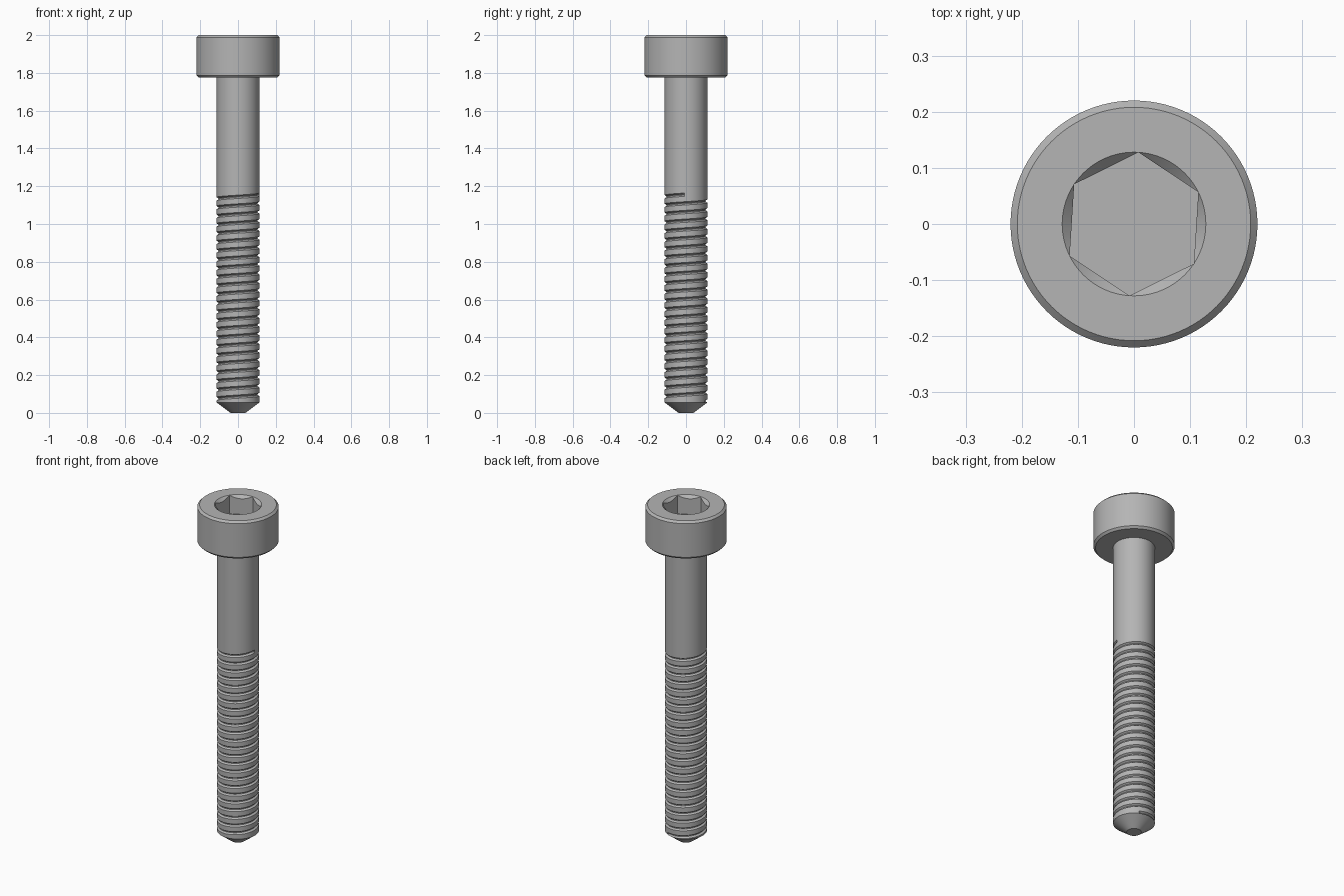
import bpy, bmesh, math

cube = bpy.data.objects.get("Cube")
if cube:
    bpy.data.objects.remove(cube, do_unlink=True)

SEG = 96
R = 0.113            # shank radius
HEAD_BASE = 1.775
TURN = math.radians(26.4)   # rotation of the hex socket
TIP_TOP, THREAD_TOP = 0.055, 1.2
PITCH, DEPTH = 0.046, 0.010

steel = bpy.data.materials.new("grey steel")
steel.use_nodes = True
steel.diffuse_color = (0.46, 0.46, 0.46, 1)
bsdf = next(n for n in steel.node_tree.nodes if n.type == 'BSDF_PRINCIPLED')
bsdf.inputs["Base Color"].default_value = steel.diffuse_color


def angle(i):
    return TURN + math.tau * i / SEG


def point(r, i, z):
    return (r * math.cos(angle(i)), r * math.sin(angle(i)), z)


def circle(r, z):
    return [point(r, i, z) for i in range(SEG)]


def skin(bm, rings, cap_start=False, cap_end=False):
    """Join successive rings of points with quads."""
    loops = [[bm.verts.new(p) for p in ring] for ring in rings]
    for a, b in zip(loops, loops[1:]):
        for i in range(SEG):
            j = (i + 1) % SEG
            bm.faces.new((a[i], a[j], b[j], b[i]))
    if cap_start:
        bm.faces.new(loops[0][::-1])
    if cap_end:
        bm.faces.new(loops[-1])


def finish(name, bm):
    bmesh.ops.remove_doubles(bm, verts=bm.verts, dist=0.00002)
    mesh = bpy.data.meshes.new(name)
    bm.to_mesh(mesh)
    bm.free()
    mesh.materials.append(steel)
    obj = bpy.data.objects.new(name, mesh)
    bpy.context.collection.objects.link(obj)
    bpy.ops.object.select_all(action='DESELECT')
    obj.select_set(True)
    bpy.context.view_layer.objects.active = obj
    bpy.ops.object.shade_smooth_by_angle(angle=math.radians(25))
    return obj


# Head with chamfered rims and a countersunk hex socket
SOCKET = 0.128
step = SEG // 6


def hex_radius(i):
    a = math.tau * (i % step) / SEG - math.pi / 6
    return SOCKET * math.cos(math.pi / 6) / math.cos(a)


scallop = [point(hex_radius(i), i, 2 - (SOCKET - hex_radius(i))) for i in range(SEG)]
floor = [point(hex_radius(i), i, 1.89) for i in range(SEG)]
bm = bmesh.new()
skin(bm, [circle(R, HEAD_BASE), circle(0.208, HEAD_BASE), circle(0.22, HEAD_BASE + 0.012),
          circle(0.22, 1.988), circle(0.208, 2), circle(SOCKET, 2), scallop, floor], cap_end=True)
finish("socket_head", bm)

# Plain shank
bm = bmesh.new()
skin(bm, [circle(R, THREAD_TOP), circle(R, HEAD_BASE)])
finish("shank", bm)

# Conical tip
bm = bmesh.new()
skin(bm, [circle(0.04, 0), circle(R, TIP_TOP)], cap_start=True)
finish("tip", bm)

# Thread: a helical groove cut between plain crests, clamped to the threaded length
bm = bmesh.new()
profile = [(-0.009, 0), (-0.002, DEPTH), (0.002, DEPTH), (0.009, 0)]
start = TIP_TOP - 2 * PITCH
count = int(SEG * ((THREAD_TOP - start) / PITCH + 2))
groove_end = 1.155
rows = []
for i in range(count):
    centre = start + PITCH * i / SEG
    cut = TIP_TOP + 0.005 < centre < groove_end
    row = []
    for dz, depth in profile:
        z = min(max(centre + dz, TIP_TOP), THREAD_TOP)
        row.append(bm.verts.new(point(R - depth * cut, i, z)))
    rows.append(row)
for i in range(count - 1):
    a, b = rows[i], rows[i + 1]
    for k in range(3):
        bm.faces.new((a[k], b[k], b[k + 1], a[k + 1]))
    if i + SEG + 1 < count:
        c, d = rows[i + SEG], rows[i + SEG + 1]
        bm.faces.new((a[3], b[3], d[0], c[0]))
finish("thread", bm)
